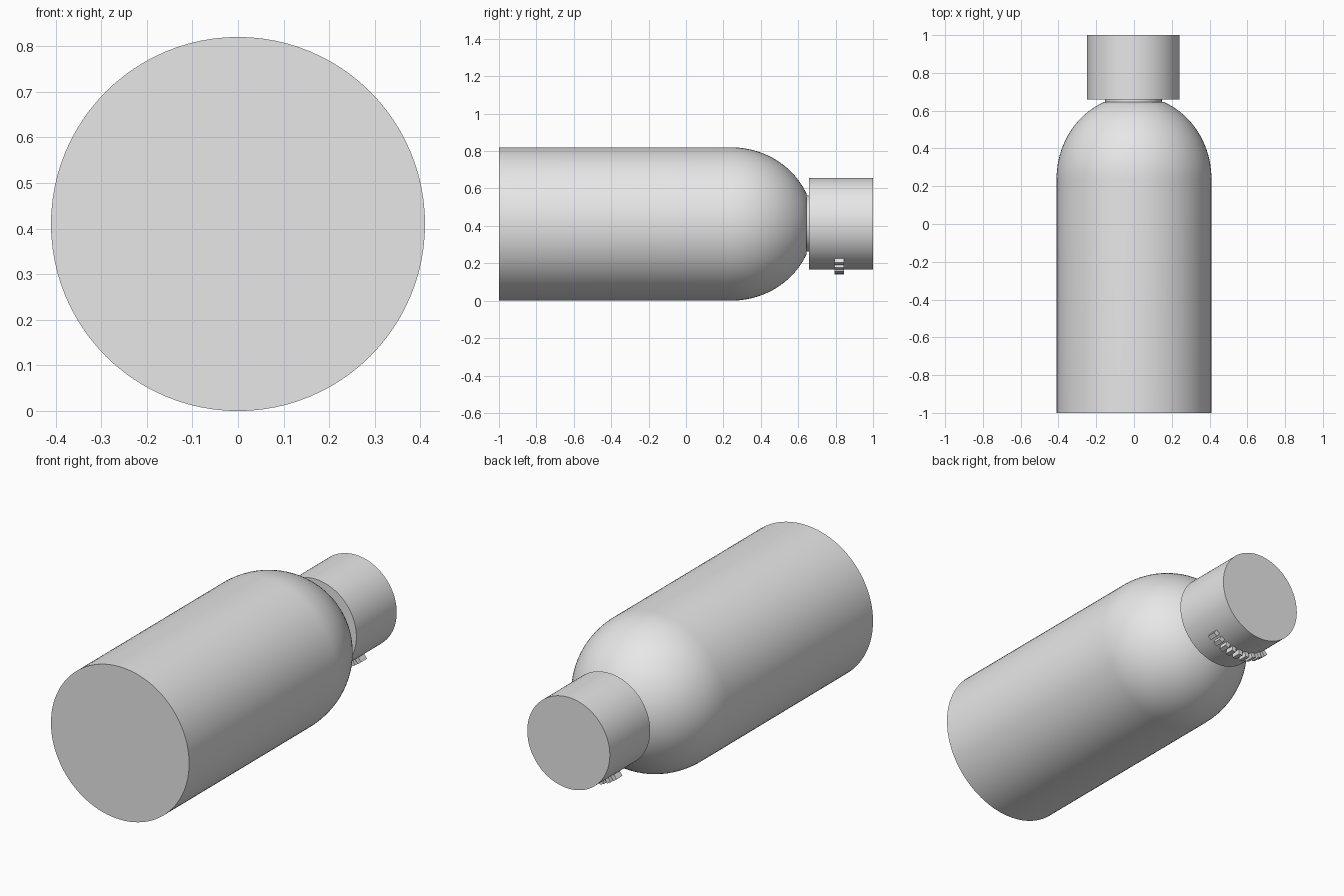
import bpy
import bmesh
import math
from mathutils import Matrix, Vector

cube = bpy.data.objects.get("Cube")
if cube:
    bpy.data.objects.remove(cube, do_unlink=True)

AXIS_Z = 0.41
CAP_CENTRE = Vector((-0.003, 0, 0.412))
CAP_RADIUS = 0.245

grey = bpy.data.materials.new("plain grey")
grey.use_nodes = True
grey.diffuse_color = (0.8, 0.8, 0.8, 1)
grey.node_tree.nodes["Principled BSDF"].inputs["Base Color"].default_value = grey.diffuse_color


def finish(name, bm):
    bmesh.ops.remove_doubles(bm, verts=bm.verts, dist=0.0001)
    bmesh.ops.recalc_face_normals(bm, faces=bm.faces)
    mesh = bpy.data.meshes.new(name)
    bm.to_mesh(mesh)
    bm.free()
    mesh.materials.append(grey)
    obj = bpy.data.objects.new(name, mesh)
    bpy.context.collection.objects.link(obj)
    return obj


def lathe(name, profile, centre, steps=96):
    """Spin (radius, y) points around a line parallel to the y axis."""
    bm = bmesh.new()
    verts = [bm.verts.new(centre + Vector((r, y, 0))) for r, y in profile]
    edges = [bm.edges.new(pair) for pair in zip(verts, verts[1:])]
    bmesh.ops.spin(bm, geom=verts + edges, cent=centre, axis=(0, 1, 0),
                   angle=math.tau, steps=steps)
    obj = finish(name, bm)
    bpy.ops.object.select_all(action="DESELECT")
    obj.select_set(True)
    bpy.context.view_layer.objects.active = obj
    bpy.ops.object.shade_smooth_by_angle(angle=math.radians(35))
    return obj


# Bottle body: straight wall and rounded shoulder
shoulder_start, shoulder_length, shoulder_end = 0.24, 0.44, 0.645
last = math.asin((shoulder_end - shoulder_start) / shoulder_length)
shoulder = [(AXIS_Z * math.cos(last * i / 20),
             shoulder_start + shoulder_length * math.sin(last * i / 20))
            for i in range(21)]
lathe("bottle_body", [(0, -1), (AXIS_Z, -1)] + shoulder + [(0, shoulder_end)],
      Vector((0, 0, AXIS_Z)))

# Short neck between shoulder and cap
lathe("bottle_neck", [(0, 0.62), (0.15, 0.62), (0.15, 0.68), (0, 0.68)],
      CAP_CENTRE)

# Cap
lathe("bottle_cap", [(0, 0.658), (CAP_RADIUS, 0.658), (CAP_RADIUS, 1), (0, 1)],
      CAP_CENTRE)

# Row of small raised grip ribs around the underside of the cap
bm = bmesh.new()
count = 9
for i in range(count):
    turn = math.radians(-38 + 76 * i / (count - 1))
    place = (Matrix.Translation(CAP_CENTRE + Vector((0, 0.82, 0)))
             @ Matrix.Rotation(turn, 4, "Y")
             @ Matrix.Translation((0, 0, -CAP_RADIUS - 0.01))
             @ Matrix.Diagonal((0.024, 0.05, 0.034, 1)))
    bmesh.ops.create_cube(bm, size=1, matrix=place)
finish("cap_grip_ribs", bm)
